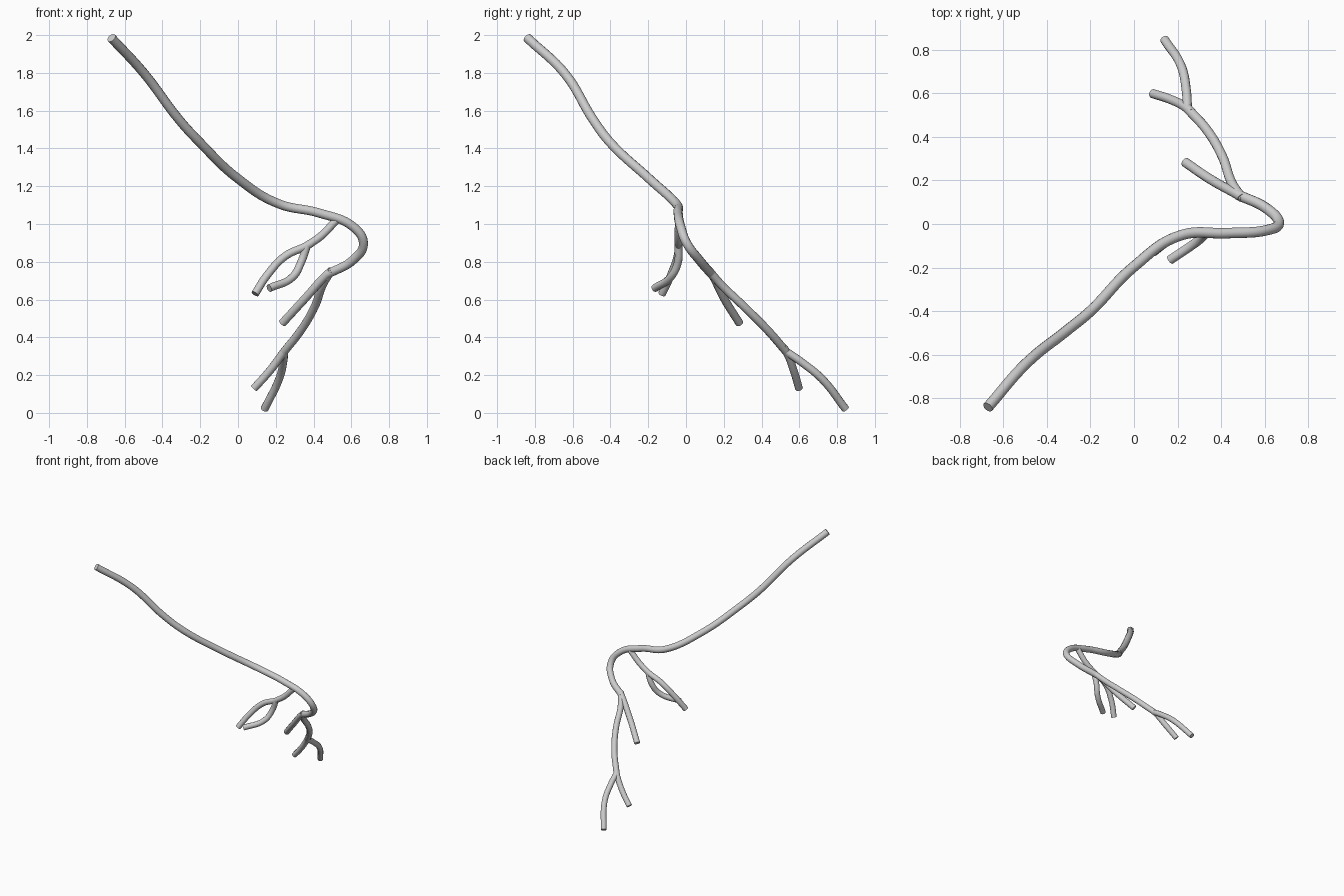
import bpy, math


def tube(name, points, r0, r1):
    """Smooth round stem through the given points, tapering r0 -> r1."""
    cu = bpy.data.curves.new(name, 'CURVE')
    cu.dimensions = '3D'
    cu.bevel_depth = 1.0
    cu.bevel_resolution = 4
    cu.resolution_u = 8
    cu.use_fill_caps = True
    sp = cu.splines.new('BEZIER')
    sp.bezier_points.add(len(points) - 1)
    for i, (bp, p) in enumerate(zip(sp.bezier_points, points)):
        bp.co = p
        bp.handle_left_type = bp.handle_right_type = 'AUTO'
        bp.radius = r0 + (r1 - r0) * i / (len(points) - 1)
    ob = bpy.data.objects.new(name, cu)
    bpy.context.collection.objects.link(ob)
    bpy.ops.object.select_all(action='DESELECT')
    bpy.context.view_layer.objects.active = ob
    ob.select_set(True)
    bpy.ops.object.convert(target='MESH')
    bpy.ops.object.shade_smooth_by_angle(angle=math.radians(40))


fork = (0.475, 0.135, 0.735)       # where the lower stem divides
low_fork = (0.245, 0.53, 0.325)    # second division near the bottom
side_fork = (0.365, -0.04, 0.885)  # division of the side twig

# Main stem with its hooked bend
tube("main_stem", [
    (-0.67, -0.84, 1.985), (-0.495, -0.64, 1.795), (-0.31, -0.49, 1.55),
    (-0.20, -0.40, 1.43), (0.0, -0.195, 1.24), (0.22, -0.05, 1.105),
    (0.43, -0.042, 1.058), (0.61, -0.028, 0.985), (0.664, 0.003, 0.90),
    (0.61, 0.07, 0.81), fork], 0.025, 0.024)

# Lower twigs
tube("lower_short_twig", [(0.50, 0.12, 0.752), fork, (0.35, 0.205, 0.60), (0.235, 0.283, 0.475)], 0.022, 0.022)
tube("lower_long_twig", [(0.495, 0.12, 0.755), (0.45, 0.185, 0.68), (0.405, 0.31, 0.56),
                         (0.335, 0.43, 0.44), low_fork], 0.022, 0.022)
tube("tip_twig_short", [(0.265, 0.51, 0.35), low_fork, (0.17, 0.57, 0.225), (0.085, 0.598, 0.13)], 0.022, 0.021)
tube("tip_twig_long", [low_fork, (0.24, 0.61, 0.27), (0.218, 0.72, 0.18), (0.14, 0.845, 0.02)], 0.021, 0.021)

# Side twig splitting in two
tube("side_twig", [(0.52, -0.037, 1.02), (0.44, -0.04, 0.937), side_fork], 0.021, 0.021)
tube("side_twig_outer", [(0.39, -0.04, 0.90), side_fork, (0.25, -0.045, 0.83),
                         (0.155, -0.08, 0.73), (0.09, -0.127, 0.63)], 0.021, 0.021)
tube("side_twig_inner", [side_fork, (0.335, -0.042, 0.80), (0.29, -0.08, 0.72),
                         (0.165, -0.165, 0.66)], 0.021, 0.021)
